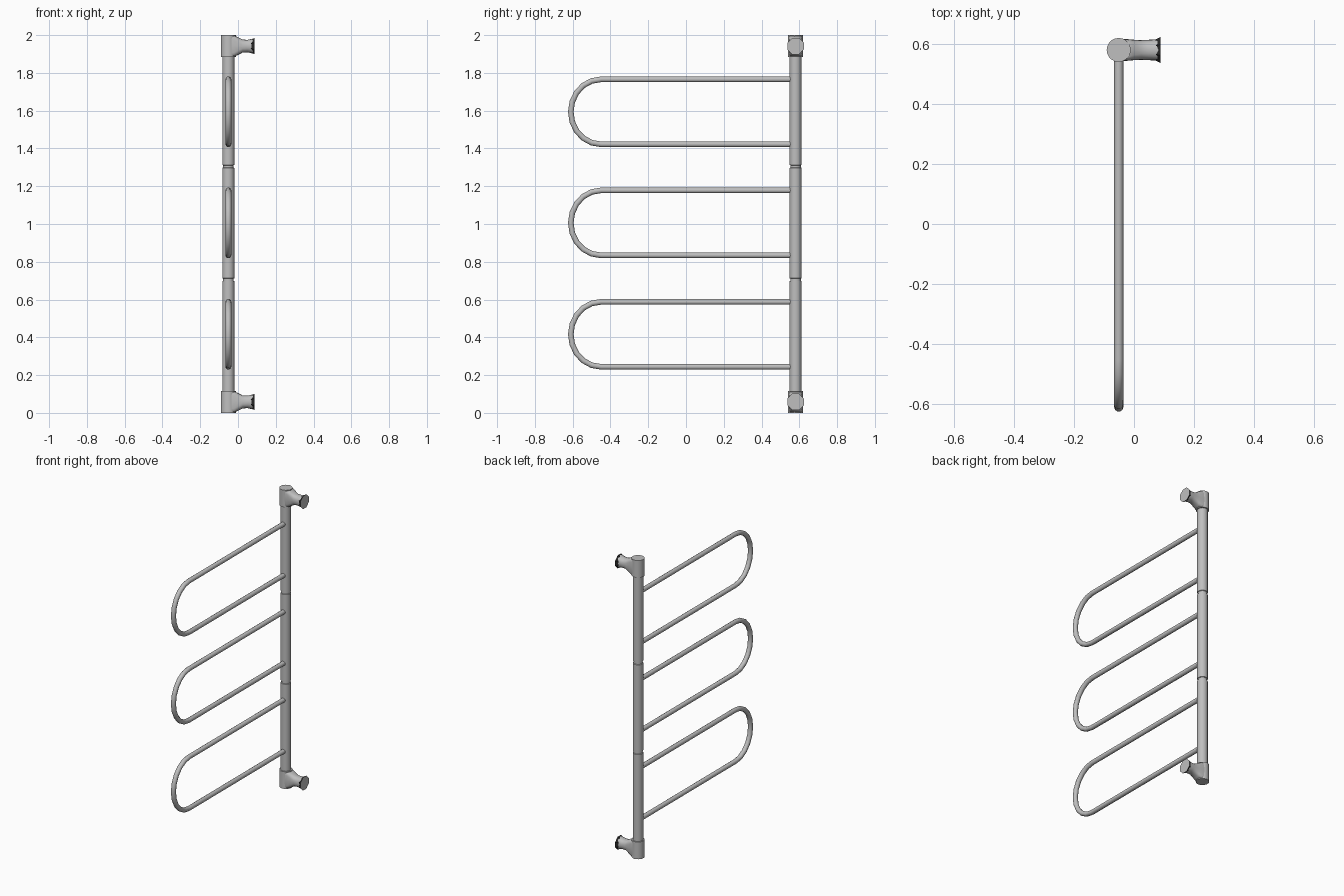
import bpy, bmesh
from math import sin, cos, pi, copysign
from mathutils import Matrix, Vector

cube = bpy.data.objects.get("Cube")
if cube:
    bpy.data.objects.remove(cube)

POLE_X, POLE_Y = -0.051, 0.58


def material(name, value):
    m = bpy.data.materials.new(name)
    m.use_nodes = True
    colour = (value, value, value, 1)
    m.diffuse_color = colour
    m.node_tree.nodes["Principled BSDF"].inputs["Base Color"].default_value = colour
    return m


steel = material("brushed grey", 0.52)
dark = material("dark rubber", 0.02)


def loft(name, rings, mats=(steel,), angle=40):
    """Skin a list of equal point rings and cap both ends."""
    bm = bmesh.new()
    loops = [[bm.verts.new(p) for p in ring] for ring in rings]
    n = len(loops[0])
    for a, b in zip(loops, loops[1:]):
        for i in range(n):
            j = (i + 1) % n
            bm.faces.new((a[i], a[j], b[j], b[i]))
    bm.faces.new(loops[0][::-1])
    bm.faces.new(loops[-1])
    bmesh.ops.recalc_face_normals(bm, faces=bm.faces)
    mesh = bpy.data.meshes.new(name)
    bm.to_mesh(mesh)
    bm.free()
    for m in mats:
        mesh.materials.append(m)
    obj = bpy.data.objects.new(name, mesh)
    bpy.context.collection.objects.link(obj)
    bpy.ops.object.select_all(action='DESELECT')
    obj.select_set(True)
    bpy.context.view_layer.objects.active = obj
    bpy.ops.object.shade_smooth_by_angle(angle=angle * pi / 180)
    return obj


def turned(name, profile, sides=20):
    """Upright turned part from (radius, z) pairs."""
    rings = [[(POLE_X + r * cos(2 * pi * i / sides), POLE_Y + r * sin(2 * pi * i / sides), z)
              for i in range(sides)] for r, z in profile]
    return loft(name, rings)


# Upright pole with two narrow swivel grooves
R = 0.032
profile = [(R, 0.05)]
for z in (0.705, 1.305):
    profile += [(R, z - 0.008), (R - 0.004, z - 0.006), (R - 0.004, z + 0.006), (R, z + 0.008)]
profile.append((R, 1.95))
turned("upright_pole", profile)


# Swinging U-shaped rails
def rail(name, z_mid):
    half, bend_y, depth, r, steps, sides = 0.172, -0.45, 0.16, 0.0155, 10, 10
    path = [Vector((POLE_X, POLE_Y - 0.015, z_mid + half))]
    for k in range(steps + 1):
        t = pi * k / steps
        path.append(Vector((POLE_X, bend_y - depth * sin(t), z_mid + half * cos(t))))
    path.append(Vector((POLE_X, POLE_Y - 0.015, z_mid - half)))
    rings = []
    for k, p in enumerate(path):
        before = (p - path[max(k - 1, 0)]).normalized()
        after = (path[min(k + 1, len(path) - 1)] - p).normalized()
        side = (before + after).normalized().cross(Vector((1, 0, 0)))
        rings.append([p + r * (cos(2 * pi * i / sides) * Vector((1, 0, 0))
                               + sin(2 * pi * i / sides) * side) for i in range(sides)])
    loft(name, rings, angle=50)


for label, z in (("lower", 0.416), ("middle", 1.006), ("upper", 1.594)):
    rail(label + "_rail", z)


# Wall brackets: sleeve, waisted arm and flared end plug
def bracket(label, z_mid, flip):
    ends = sorted((z_mid + flip * 0.058, z_mid - flip * 0.057))
    turned(label + "_bracket_sleeve", [(0.04, ends[0]), (0.04, ends[1])])

    # x, half width, upper height, lower height, corner squareness
    stations = [(-0.055, 0.037, 0.057, -0.056, 0.3), (-0.022, 0.036, 0.057, -0.056, 0.4),
                (0.0, 0.034, 0.047, -0.047, 0.6), (0.025, 0.033, 0.034, -0.034, 0.85),
                (0.05, 0.034, 0.033, -0.033, 0.9), (0.086, 0.036, 0.041, -0.041, 0.9)]
    rings = []
    for x, w, up, down, e in stations:
        ring = []
        for i in range(20):
            c, s = cos(2 * pi * i / 20), sin(2 * pi * i / 20)
            h = up if s > 0 else -down
            ring.append((x, POLE_Y + w * copysign(abs(c) ** e, c),
                         z_mid + flip * h * copysign(abs(s) ** e, s)))
        rings.append(ring)
    loft(label + "_bracket_arm", rings, angle=50)

    rings = [[(x, POLE_Y + r * cos(pi * (i + 0.5) / 4), z_mid + r * sin(pi * (i + 0.5) / 4))
              for i in range(8)] for x, r in ((0.055, 0.028), (0.088, 0.047))]
    plug = loft(label + "_end_plug", rings, (steel, dark), 20)
    for f in plug.data.polygons:
        f.material_index = 0 if f.normal.x > 0.9 else 1


bracket("upper", 1.942, 1)
bracket("lower", 0.058, -1)
